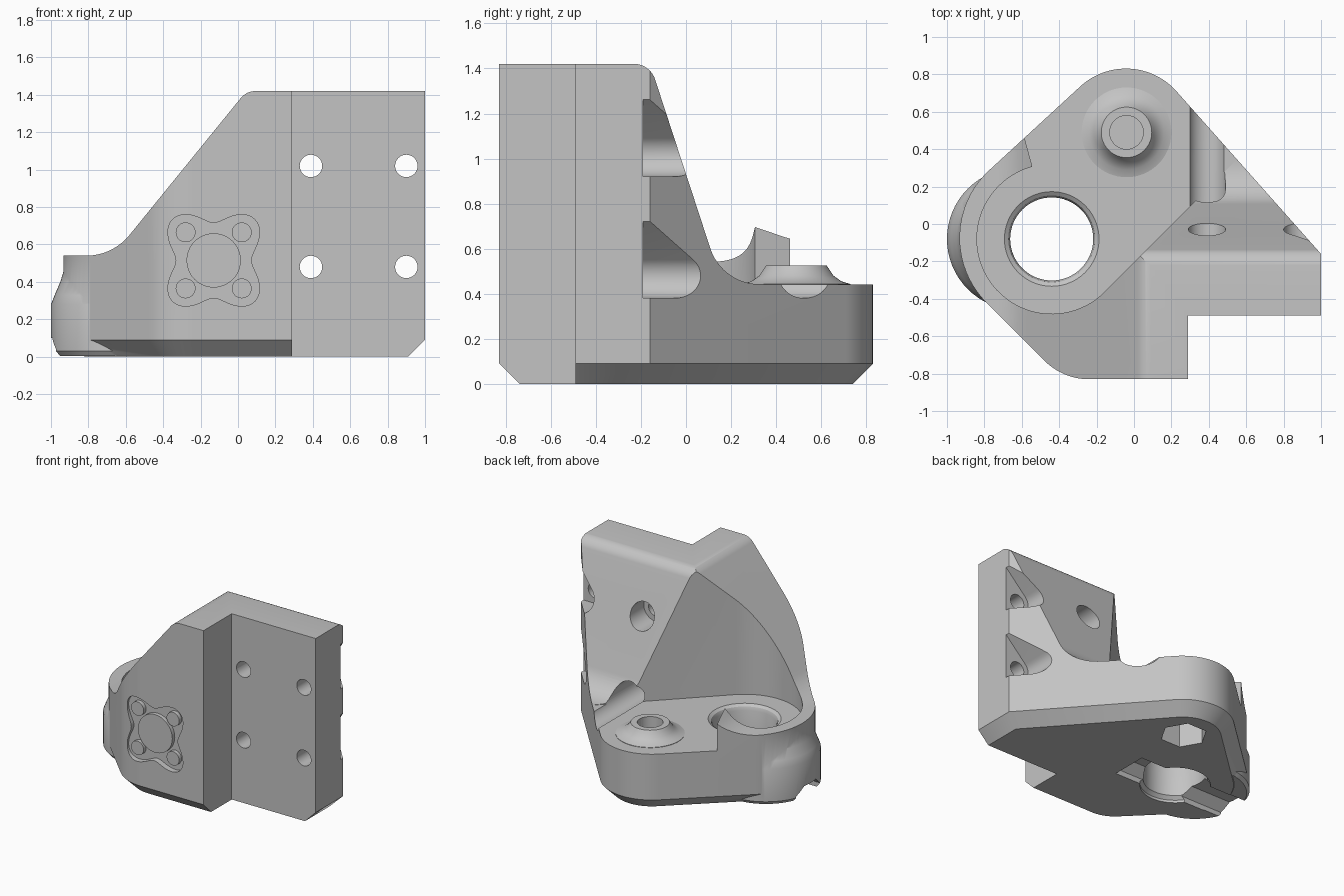
import bpy, bmesh, math
from mathutils import Vector

cube = bpy.data.objects.get("Cube")
if cube:
    bpy.data.objects.remove(cube, do_unlink=True)

grey = bpy.data.materials.new("plain grey")
grey.use_nodes = True
grey.diffuse_color = (0.55, 0.55, 0.55, 1)
grey.node_tree.nodes["Principled BSDF"].inputs["Base Color"].default_value = grey.diffuse_color


def rounded(corners, steps=12):
    """Polygon from (u, v, radius) corners, each filleted."""
    out = []
    for i, (u, v, r) in enumerate(corners):
        p = Vector((u, v))
        if r == 0:
            out.append(p)
            continue
        a = (Vector(corners[i - 1][:2]) - p).normalized()
        b = (Vector(corners[(i + 1) % len(corners)][:2]) - p).normalized()
        half = a.angle(b) / 2
        c = p + (a + b).normalized() * r / math.sin(half)
        t = r / math.tan(half)
        s, e = p + a * t - c, p + b * t - c
        out += [c + s.lerp(e, k / steps).normalized() * r for k in range(steps + 1)]
    return out


def arc(u, v, r, start=0, end=360, n=48):
    """Points on an arc; a full circle drops its repeated last point."""
    count = n if abs(end - start) == 360 else n + 1
    angles = [math.radians(start + (end - start) * k / n) for k in range(count)]
    return [(u + r * math.cos(t), v + r * math.sin(t)) for t in angles]


def finish(name, bm):
    bmesh.ops.recalc_face_normals(bm, faces=bm.faces)
    mesh = bpy.data.meshes.new(name)
    bm.to_mesh(mesh)
    bm.free()
    mesh.materials.append(grey)
    ob = bpy.data.objects.new(name, mesh)
    bpy.context.collection.objects.link(ob)
    return ob


def prism(name, points, axis, lo, hi, chamfer=None):
    place = {"x": lambda u, v, h: (h, u, v),
             "y": lambda u, v, h: (u, h, v),
             "z": lambda u, v, h: (u, v, h)}[axis]
    bm = bmesh.new()
    base, top = [[bm.verts.new(place(p[0], p[1], h)) for p in points] for h in (lo, hi)]
    bm.faces.new(base)
    bm.faces.new(top)
    for i in range(len(base)):
        bm.faces.new((base[i - 1], base[i], top[i], top[i - 1]))
    bmesh.ops.recalc_face_normals(bm, faces=bm.faces)
    if chamfer:
        width, rule = chamfer
        edges = [e for e in bm.edges if all(v.co.z == lo for v in e.verts) and rule(e)]
        bmesh.ops.bevel(bm, geom=edges, offset=width, segments=1, affect='EDGES')
    return finish(name, bm)


def lathe(name, x, y, profile, n=64):
    """Solid of revolution about a vertical axis; profile starts and ends at radius 0."""
    bm = bmesh.new()
    bottom = bm.verts.new((x, y, profile[0][1]))
    top = bm.verts.new((x, y, profile[-1][1]))
    rings = [[bm.verts.new((*p, z)) for p in arc(x, y, r, n=n)] for r, z in profile[1:-1]]
    for i in range(n):
        bm.faces.new((bottom, rings[0][i], rings[0][i - 1]))
        bm.faces.new((top, rings[-1][i - 1], rings[-1][i]))
        for a, b in zip(rings, rings[1:]):
            bm.faces.new((a[i - 1], a[i], b[i], b[i - 1]))
    return finish(name, bm)


def combine(tool, operation='DIFFERENCE'):
    tool.hide_render = True
    mod = body.modifiers.new(tool.name, 'BOOLEAN')
    mod.operation, mod.solver, mod.object = operation, 'EXACT', tool
    bpy.context.view_layer.objects.active = body
    bpy.ops.object.modifier_apply(modifier=mod.name)
    bpy.data.objects.remove(tool, do_unlink=True)


# Body: rounded footprint with a chamfered foot, except along the inner corner
def outer_edge(e):
    a, b = (v.co for v in e.verts)
    return not (abs(a.y - b.y) < .001 and abs(a.y + .49) < .001
                or abs(a.x - b.x) < .001 and abs(a.x - .29) < .001)


footprint = rounded([(.29, -.49, 0), (1, -.49, 0), (1, -.16, 0), (-.017, .984, .36),
                     (-1.151, -.059, .49), (-.38, -.83, .34), (.29, -.83, 0)], 20)
body = prism("motor_corner_bracket", footprint, "z", 0, 1.6, (.09, outer_edge))

# Sloping side outline
combine(prism("side_slope", rounded([(-2, -1, 0), (2, -1, 0), (2, 1.42, 0), (.045, 1.42, .1),
                                     (-.67, .54, .3), (-2, .54, 0)]), "y", -2, 2), 'INTERSECT')

# Bulge on the outer side
cx, cy = -.44, -.08
combine(lathe("side_bulge", -.62, cy, [(0, .004), (.36, .004), (.38, .03), (.38, .28), (.36, .33),
                                       (.33, .4), (.312, .46), (.305, .5), (0, .5)]), 'UNION')

# Sloping back of the mounting plate
combine(prism("back_slope", rounded([(-.4, 2, 0), (-.4, 1.421, 0), (-.16, 1.421, .1),
                                     (.16, .442, .23), (2, .442, 0), (2, 2, 0)]), "x", .005, 2))

# Sunken floor with a rim around the large bore
pocket = arc(cx, cy, .4, -45, -255) + [(-.61, .55), (-.65, 1.2), (1.406, 1.2)]
combine(prism("floor_pocket", pocket, "z", .44, 2))

# Raised boss, its screw hole and hexagonal nut recess
bx, by = -.04, .49
combine(lathe("boss", bx, by, [(0, .35), (.24, .35), (.24, .443), (.2, .455), (.165, .48),
                               (.145, .51), (.135, .525), (0, .525)]), 'UNION')
combine(prism("boss_hole", arc(bx, by, .09, n=32), "z", -1, 2))
combine(prism("nut_recess", arc(bx, by, .165, n=6), "z", -1, .2))

# Large bore with eased rims
combine(lathe("large_bore", cx, cy, [(0, -1), (.245, -1), (.245, .02), (.222, .045), (.222, .4),
                                     (.232, .425), (.26, .445), (.26, 1), (0, 1)]))

# Strap channel under the bore
channel = [(-.14, -.1), (.14, -.1), (.14, .04), (.07, .1), (-.07, .1), (-.14, .04)]
combine(prism("strap_channel", [(y + cy, z) for y, z in channel], "x", -1.3, -.02))

# Plate screw holes, with clearance behind; the outer ones open sideways
for z in (.48, 1.02):
    for x in (.39, .9):
        combine(prism("screw_hole", arc(x, z, .06, n=32), "y", -1, 1))
    combine(prism("inner_clearance", arc(.39, z, .1, n=40), "y", -.19, 2))
    outer = arc(.9, z, .1, 135, 270, 18) + [(1.3, z - .1), (1.3, z + .541)]
    combine(prism("outer_clearance", outer, "y", -.19, 2))

# Decorative four-lobed recess with raised discs on the front
fx, fz = -.13, .515
lobes = []
for k in range(96):
    t = math.tau * k / 96
    r = .255 - .055 * math.cos(4 * t)
    lobes.append((fx + r * math.cos(t), fz + r * math.sin(t)))
combine(prism("front_recess", lobes, "y", -1, -.785))
combine(prism("centre_disc", arc(fx, fz, .145), "y", -.815, -.7), 'UNION')
for sx in (-1, 1):
    for sz in (-1, 1):
        combine(prism("corner_disc", arc(fx + .15 * sx, fz + .15 * sz, .053, n=32),
                      "y", -.815, -.7), 'UNION')

# Smooth shading with sharp edges kept
bpy.ops.object.select_all(action='DESELECT')
body.select_set(True)
bpy.context.view_layer.objects.active = body
bpy.ops.object.shade_smooth_by_angle(angle=math.radians(30))
